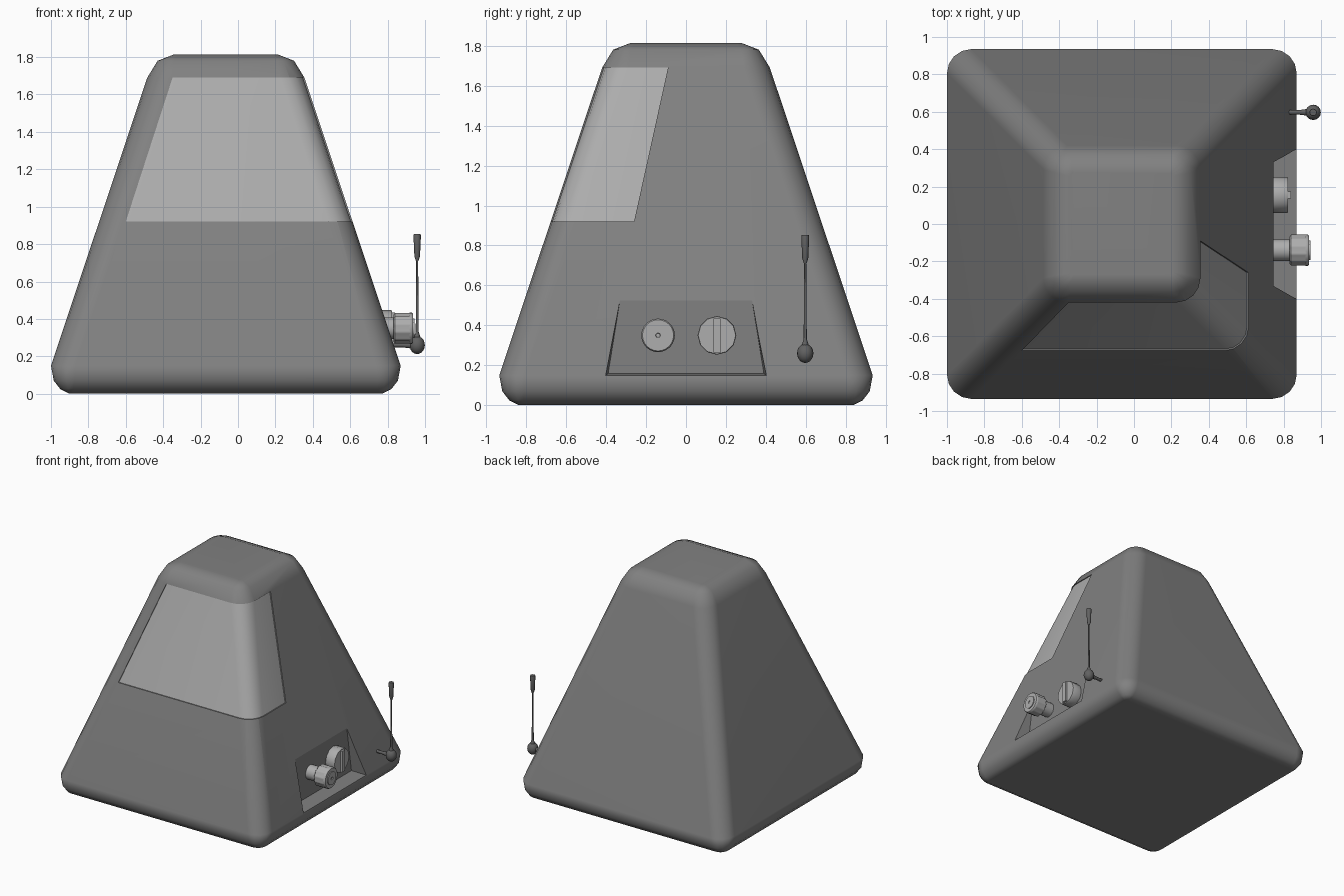
import bpy, bmesh, math
from mathutils import Vector

if "Cube" in bpy.data.objects:
    bpy.data.objects.remove(bpy.data.objects["Cube"])

CX = -0.065          # body axis in x
R = 0.13             # corner radius of the body


def half(z):
    # half width of the sloping sides at height z
    return 0.42 + (1.69 - z) * 0.3344


def material(name, v):
    m = bpy.data.materials.new(name)
    m.diffuse_color = (v, v, v, 1)
    m.use_nodes = True
    m.node_tree.nodes["Principled BSDF"].inputs["Base Color"].default_value = m.diffuse_color
    return m


def loft(name, rings, mat=None, angle=40):
    # skin closed rings and cap both ends
    bm = bmesh.new()
    rows = [[bm.verts.new(p) for p in ring] for ring in rings]
    n = len(rows[0])
    for a, b in zip(rows, rows[1:]):
        for i in range(n):
            j = (i + 1) % n
            bm.faces.new((a[i], a[j], b[j], b[i]))
    bm.faces.new(rows[0])
    bm.faces.new(rows[-1])
    bmesh.ops.recalc_face_normals(bm, faces=bm.faces)
    me = bpy.data.meshes.new(name)
    bm.to_mesh(me)
    bm.free()
    ob = bpy.data.objects.new(name, me)
    bpy.context.collection.objects.link(ob)
    if mat:
        me.materials.append(mat)
    smooth(ob, angle)
    return ob


def activate(ob):
    bpy.ops.object.select_all(action='DESELECT')
    ob.select_set(True)
    bpy.context.view_layer.objects.active = ob


def smooth(ob, angle):
    activate(ob)
    bpy.ops.object.shade_smooth_by_angle(angle=math.radians(angle))


def cut(ob, cutter):
    mod = ob.modifiers.new("cut", 'BOOLEAN')
    mod.operation = 'DIFFERENCE'
    mod.solver = 'EXACT'
    mod.object = cutter
    activate(ob)
    bpy.ops.object.modifier_apply(modifier=mod.name)
    bpy.data.objects.remove(cutter)


def lathe(name, profile, origin, axis, n, mat, groove=0.0):
    # profile of (radius, distance along axis); groove notches every third side
    rings = []
    for r, t in profile:
        ring = []
        for i in range(n):
            a = 2 * math.pi * i / n
            q = r - (groove if i % 3 == 0 else 0)
            u, v = q * math.cos(a), q * math.sin(a)
            p = Vector((t, u, v)) if axis == 'X' else Vector((u, v, t))
            ring.append(p + Vector(origin))
        rings.append(ring)
    return loft(name, rings, mat)


def box(name, lo, hi, mat):
    return loft(name, [[(x, lo[1], lo[2]), (x, hi[1], lo[2]), (x, hi[1], hi[2]), (x, lo[1], hi[2])]
                       for x in (lo[0], hi[0])], mat)


def rounded_square(h, z, r, seg=4):
    pts = []
    for k in range(4):
        a0 = k * math.pi / 2
        cx = (h - r) * (1 if k in (0, 3) else -1)
        cy = (h - r) * (1 if k in (0, 1) else -1)
        for i in range(seg + 1):
            a = a0 + math.pi / 2 * i / seg
            pts.append((CX + cx + r * math.cos(a), cy + r * math.sin(a), z))
    return pts


def window_path(z, d, x_left, y_right):
    # front face, round the right corner, onto the right face
    h, r = half(z) + d, R + d
    pts = [(CX + x_left, -h, z)]
    for i in range(5):
        a = -math.pi / 2 + math.pi / 2 * i / 4
        pts.append((CX + h - r + r * math.cos(a), -(h - r) + r * math.sin(a), z))
    return pts + [(CX + h, y_right, z)]


def window_slab(name, inner, outer, mat=None):
    bottom, top = (-0.535, -0.26), (-0.285, -0.09)
    sides = [window_path(0.92, outer, *bottom), window_path(1.69, outer, *top),
             window_path(1.69, inner, *top), window_path(0.92, inner, *bottom)]
    return loft(name, list(zip(*sides)), mat)


body_grey = material("body_grey", 0.22)
pale = material("pale_grey", 0.42)
dark = material("dark_grey", 0.12)

# tapered casing
casing = loft("casing", [rounded_square(*p) for p in (
    (0.835, 0, 0.02), (0.885, 0.025, 0.07), (0.92, 0.07, 0.11), (0.935, 0.15, R),
    (0.42, 1.69, R), (0.365, 1.78, 0.09), (0.275, 1.815, 0.02))], body_grey)

# wrap-around window in a shallow recess
cut(casing, window_slab("window_cutter", -0.012, 0.05))
window_slab("window", -0.035, -0.008, pale)

# control recess on the right side with a vertical, flat-shaded back wall
cut(casing, loft("recess_cutter", [
    [(x, -b, 0.15 + s), (x, b, 0.15 + s), (x, t, 0.56), (x, -t, 0.56)]
    for x, b, t, s in ((0.745, 0.39, 0.325, 0.008), (0.87, 0.402, 0.332, 0), (1.0, 0.412, 0.342, -0.008))]))
smooth(casing, 40)
for face in casing.data.polygons:
    if face.normal.x > 0.999:
        face.use_smooth = False
wn = casing.modifiers.new("even_shading", 'WEIGHTED_NORMAL')
wn.keep_sharp = True

# winding knob: plain shaft, grooved head, plain rim and small end cap
wind = (0, -0.14, 0.35)
lathe("winding_shaft", [(0.058, 0.735), (0.058, 0.84)], wind, 'X', 20, pale)
lathe("winding_head", [(0.074, 0.832), (0.084, 0.84), (0.084, 0.922)],
      wind, 'X', 36, pale, groove=0.006)
lathe("winding_rim", [(0.084, 0.918), (0.084, 0.928), (0.078, 0.936)], wind, 'X', 24, pale)
lathe("winding_cap", [(0.052, 0.925), (0.052, 0.943), (0.012, 0.943), (0.01, 0.937)],
      wind, 'X', 20, pale)

# dial with a raised grip bar
lathe("dial", [(0.094, 0.735), (0.097, 0.75), (0.097, 0.815), (0.094, 0.823)],
      (0, 0.155, 0.35), 'X', 12, pale)
box("dial_grip", (0.80, 0.137, 0.265), (0.84, 0.173, 0.435), pale)

# lever: arm out of the casing, ball joint, thin rod and weight
LX, LY = 0.958, 0.597
lathe("lever_arm", [(0.012, 0.79), (0.012, 0.88), (0.022, LX)], (0, LY, 0.26), 'X', 12, dark)
ball = [(max(0.002, 0.041 * math.sin(math.pi * i / 10)), -0.048 * math.cos(math.pi * i / 10))
        for i in range(11)]
lathe("lever_ball", ball, (LX, LY, 0.26), 'Z', 16, dark)
lathe("lever_rod", [(0.022, 0.29), (0.008, 0.33), (0.005, 0.72)], (LX, LY, 0), 'Z', 12, dark)
lathe("lever_weight", [(0.007, 0.71), (0.015, 0.735), (0.02, 0.845), (0.018, 0.853)],
      (LX, LY, 0), 'Z', 12, dark)
